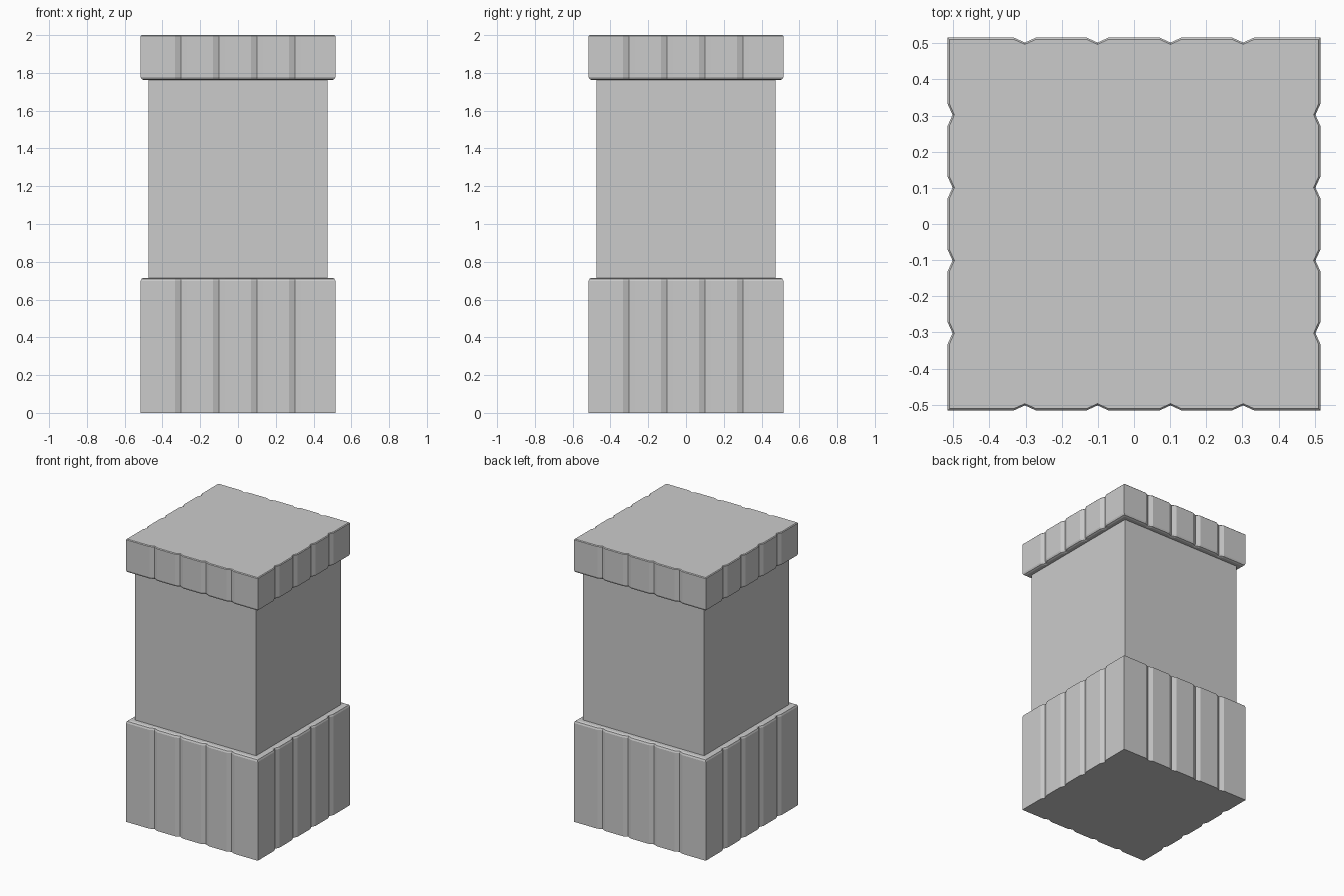
import bpy, bmesh
from mathutils import Matrix

if "Cube" in bpy.data.objects:
    bpy.data.objects.remove(bpy.data.objects["Cube"])

HALF = 0.516           # half width of base and cap
GROOVES = (-0.302, -0.101, 0.101, 0.302)
G_HALF, G_DEPTH = 0.031, 0.014


def outline(inset):
    """Square outline with V grooves on all four sides."""
    h = HALF - inset
    side = [(-h, -h)]
    for g in GROOVES:
        side += [(g - G_HALF, -h), (g, -h + G_DEPTH), (g + G_HALF, -h)]
    pts = []
    for _ in range(4):
        pts += side
        side = [(-y, x) for x, y in side]   # turn a quarter
    return pts


def finish(name, bm):
    bmesh.ops.recalc_face_normals(bm, faces=bm.faces)
    mesh = bpy.data.meshes.new(name)
    bm.to_mesh(mesh)
    bm.free()
    ob = bpy.data.objects.new(name, mesh)
    bpy.context.collection.objects.link(ob)
    return ob


def grooved_block(name, levels):
    """Loft the grooved outline through (z, inset) levels."""
    bm = bmesh.new()
    rings = [[bm.verts.new((x, y, z)) for x, y in outline(d)] for z, d in levels]
    n = len(rings[0])
    for a, b in zip(rings, rings[1:]):
        for i in range(n):
            j = (i + 1) % n
            bm.faces.new((a[i], a[j], b[j], b[i]))
    bm.faces.new(rings[0][::-1])
    bm.faces.new(rings[-1])
    return finish(name, bm)


# Base with rounded upper rim
grooved_block("base", [(0, 0), (0.698, 0), (0.710, 0.005), (0.715, 0.017)])

# Cap with rounded lower rim and slightly softened top
grooved_block("cap", [(1.762, 0.017), (1.767, 0.005), (1.779, 0),
                      (1.995, 0), (2.0, 0.005)])

# Plain square shaft between base and cap
bm = bmesh.new()
z0, z1 = 0.71, 1.767
bmesh.ops.create_cube(bm, size=1, matrix=Matrix.Translation((0, 0, (z0 + z1) / 2))
                      @ Matrix.Diagonal((0.947, 0.947, z1 - z0, 1)))
finish("shaft", bm)
